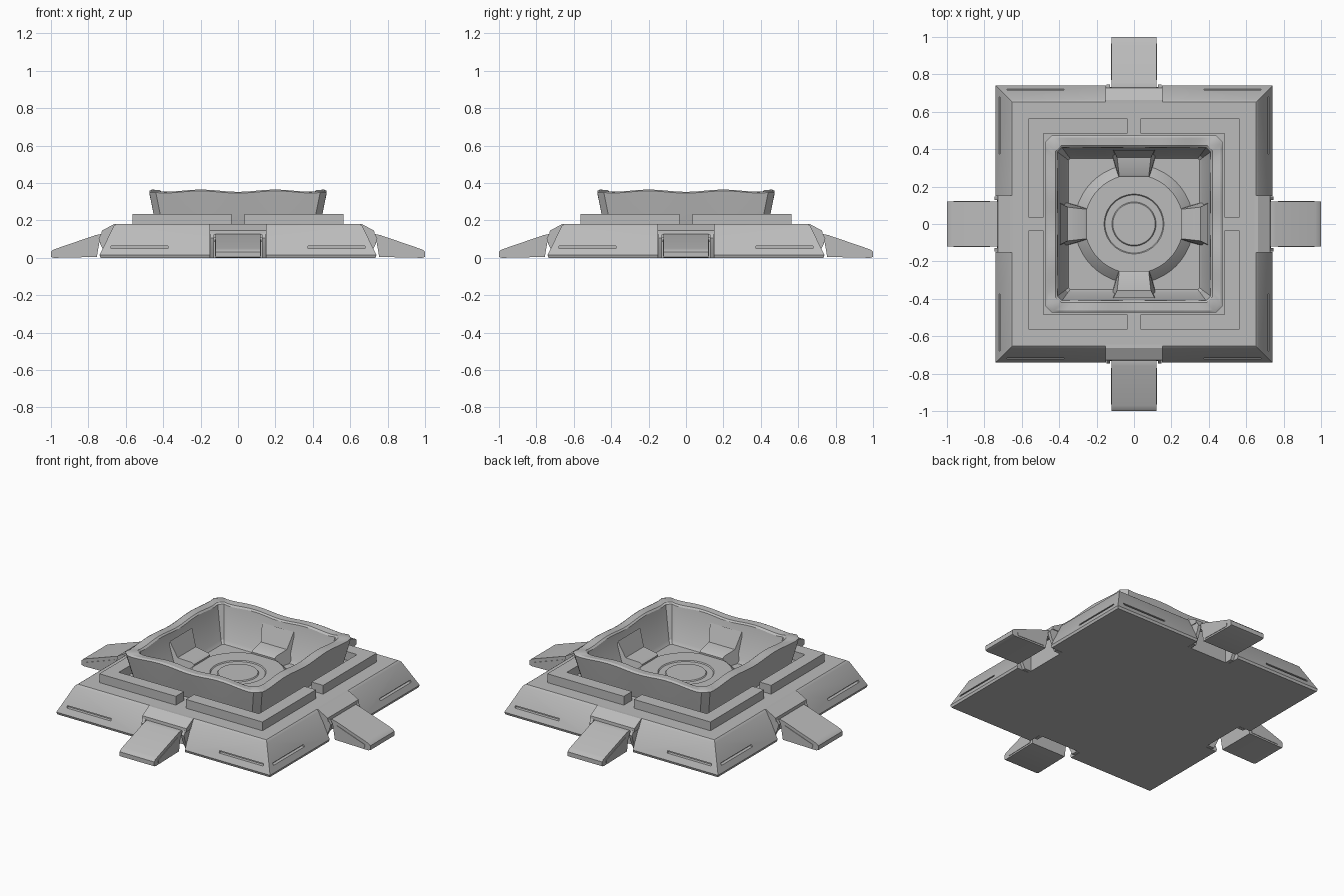
import bpy
import bmesh
from math import cos, sin, pi, tau
from mathutils import Matrix, Vector

if "Cube" in bpy.data.objects:
    bpy.data.objects.remove(bpy.data.objects["Cube"])

grey = bpy.data.materials.new("concrete_grey")
grey.use_nodes = True
grey.diffuse_color = (0.5, 0.5, 0.5, 1)
grey.node_tree.nodes["Principled BSDF"].inputs["Base Color"].default_value = (0.5, 0.5, 0.5, 1)

SIDES = ("front", "left", "back", "right")


def finish(name, bm, turn=0):
    """Clean the mesh, turn it by quarter turns and link it."""
    bmesh.ops.remove_doubles(bm, verts=bm.verts, dist=0.0001)
    bmesh.ops.recalc_face_normals(bm, faces=bm.faces)
    bm.transform(Matrix.Rotation(turn * pi / 2, 4, "Z"))
    mesh = bpy.data.meshes.new(name)
    bm.to_mesh(mesh)
    bm.free()
    mesh.materials.append(grey)
    ob = bpy.data.objects.new(name, mesh)
    bpy.context.collection.objects.link(ob)
    return ob


def loft(name, rings, start=True, end=True):
    """Skin a list of equal-length point rings."""
    bm = bmesh.new()
    loops = [[bm.verts.new(p) for p in ring] for ring in rings]
    count = len(loops[0])
    for a, b in zip(loops, loops[1:]):
        for i in range(count):
            j = (i + 1) % count
            bm.faces.new((a[i], a[j], b[j], b[i]))
    if start:
        bm.faces.new(loops[0])
    if end:
        bm.faces.new(loops[-1])
    return finish(name, bm)


def square(half, cut, z, wave=0, steps=1):
    """Square ring with cut corners and an optional rippled height."""
    ring = []
    for k in range(4):
        turn = Matrix.Rotation(k * pi / 2, 3, "Z")
        for i in range(steps + 1):
            x = (half - cut) * (2 * i / steps - 1)
            t = abs(x / half)
            lift = -wave * cos(tau * t / 0.86) if t < 0.86 else -wave * (1 - (t - 0.86) * 10)
            ring.append(turn @ Vector((x, -half, z + lift)))
    return ring


def circle(r, z, n=48):
    return [Vector((r * cos(tau * i / n), r * sin(tau * i / n), z)) for i in range(n)]


def prism(name, points, low, high, turn=0, axis="X", taper=None):
    """Extrude a profile: (y, z) along x, or (x, y) along z."""
    bm = bmesh.new()
    ends = []
    for side, d in enumerate((low, high)):
        if axis == "Z":
            ends.append([bm.verts.new((p[0], p[1], d)) for p in points])
        else:
            ends.append([bm.verts.new((d * (taper[i] if taper else 1), *p))
                         for i, p in enumerate(points)])
    bm.faces.new(ends[0])
    bm.faces.new(ends[1])
    n = len(points)
    for i in range(n):
        j = (i + 1) % n
        bm.faces.new((ends[0][i], ends[0][j], ends[1][j], ends[1][i]))
    return finish(name, bm, turn)


def box(name, x, y, z, turn=0):
    return prism(name, [(y[0], z[0]), (y[1], z[0]), (y[1], z[1]), (y[0], z[1])], *x, turn)


def carve(ob, cutters):
    """Cut shapes out of an object and drop the cutters."""
    for c in cutters:
        c.hide_render = True
        mod = ob.modifiers.new("cut", "BOOLEAN")
        mod.operation, mod.solver, mod.object = "DIFFERENCE", "EXACT", c
    bpy.context.view_layer.update()
    graph = bpy.context.evaluated_depsgraph_get()
    mesh = bpy.data.meshes.new_from_object(ob.evaluated_get(graph))
    ob.modifiers.clear()
    ob.data = mesh
    for c in cutters:
        bpy.data.objects.remove(c)


# Sloped base with a pit, four hinge notches and slots along the lower edges
base = loft("base", [square(h, 0, z) for h, z in
                     ((0.735, 0), (0.74, 0.015), (0.665, 0.17), (0.652, 0.18))])
cutters = [box("pit_cutter", (-0.42, 0.42), (-0.42, 0.42), (0.12, 0.3))]
for k in range(4):
    cutters.append(box("notch_cutter", (-0.15, 0.15), (-0.9, -0.655), (-0.1, 0.3), k))
    for s in (-1, 1):
        cutters.append(box("slot_cutter", (s * 0.375, s * 0.68), (-0.8, -0.703), (0.05, 0.063), k))
carve(base, cutters)

# Bowl shell with rippled rim
N = 28
bowl = loft("bowl", [square(h, c, z, w, N) for h, c, z, w in (
    (0.438, 0.035, 0.17, 0), (0.472, 0.035, 0.34, 0.005), (0.474, 0.035, 0.352, 0.006),
    (0.462, 0.035, 0.359, 0.006), (0.42, 0.03, 0.357, 0.006), (0.41, 0.025, 0.348, 0.006),
    (0.365, 0.012, 0.15, 0), (0.35, 0.01, 0.13, 0))], start=False)

# Raised round platform with a shallow central dish
loft("platform", [circle(r, z) for r, z in (
    (0.32, 0.128), (0.272, 0.175), (0.265, 0.18), (0.16, 0.18), (0.155, 0.174),
    (0.118, 0.174), (0.113, 0.18))], start=False)

for k, side in enumerate(SIDES):
    # Raised frame, one corner piece per side
    prism(side + "_frame_corner", [(0.035, -0.565), (0.565, -0.565), (0.565, -0.035),
                                   (0.485, -0.035), (0.485, -0.485), (0.035, -0.485)],
          0.17, 0.235, k, "Z")
    # Buttress leaning on the bowl wall
    prism(side + "_buttress", [(-0.40, 0.128), (-0.25, 0.128), (-0.25, 0.19),
                               (-0.265, 0.2), (-0.355, 0.21), (-0.395, 0.31)],
          -0.1, 0.1, k, taper=(1.25, 0.85, 0.8, 0.8, 0.9, 1.1))
    # Hinge hood over the notch
    prism(side + "_hood", [(-0.645, 0.18), (-0.662, 0.181), (-0.728, 0.145),
                           (-0.73, 0.125), (-0.69, 0.125), (-0.645, 0.14)],
          -0.153, 0.153, k)
    # Hinge cheeks and pin
    for s in (-1, 1):
        prism(side + "_hinge_cheek", [(-0.65, 0), (-0.70, 0), (-0.735, 0.07),
                                      (-0.745, 0.105), (-0.73, 0.13), (-0.65, 0.13)],
              s * 0.128, s * 0.148, k)
    prism(side + "_hinge_pin", [(-0.72 + 0.012 * cos(tau * i / 12), 0.1 + 0.012 * sin(tau * i / 12))
                                for i in range(12)], -0.14, 0.14, k)
    # Lowered ramp with a rounded tip
    prism(side + "_ramp", [(-0.755, 0.005), (-0.985, 0), (-1, 0.005), (-1, 0.032), (-0.99, 0.042),
                           (-0.97, 0.05), (-0.76, 0.122), (-0.735, 0.127), (-0.70, 0.125),
                           (-0.70, 0.105), (-0.74, 0.09)], -0.12, 0.12, k)
    # Raised panel on each ramp flank
    for s in (-1, 1):
        prism(side + "_ramp_panel", [(-0.77, 0.015), (-0.96, 0.01), (-0.965, 0.03), (-0.77, 0.098)],
              s * 0.118, s * 0.123, k)

# Smooth shading with sharp edges kept
for ob in bpy.context.scene.objects:
    ob.select_set(ob.type == "MESH")
bpy.context.view_layer.objects.active = base
bpy.ops.object.shade_smooth_by_angle(angle=0.5)
